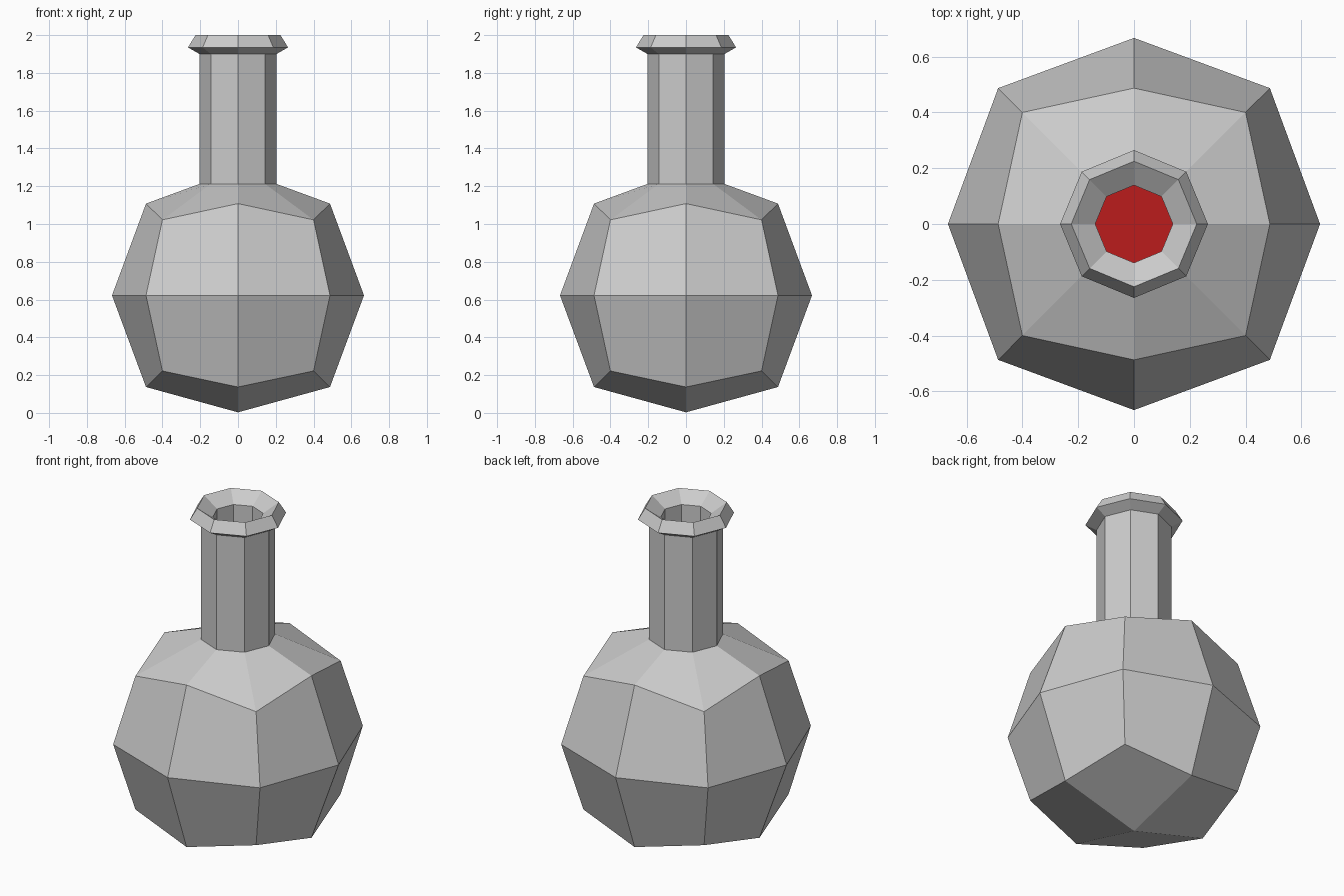
import bpy, bmesh, math

if "Cube" in bpy.data.objects:
    bpy.data.objects.remove(bpy.data.objects["Cube"])

DIAG = math.sqrt(0.5)


def ring(bm, r_axis, z_axis, r_diag=None, z_diag=None):
    """Eight vertices; axis and diagonal corners may differ."""
    r_diag = r_axis if r_diag is None else r_diag
    z_diag = z_axis if z_diag is None else z_diag
    verts = []
    for i in range(8):
        a = i * math.pi / 4
        r, z = (r_diag, z_diag) if i % 2 else (r_axis, z_axis)
        verts.append(bm.verts.new((r * math.cos(a), r * math.sin(a), z)))
    return verts


def bridge(bm, lower, upper):
    for i in range(8):
        j = (i + 1) % 8
        bm.faces.new((lower[i], lower[j], upper[j], upper[i]))


def finish(bm, name):
    mesh = bpy.data.meshes.new(name)
    bm.to_mesh(mesh)
    bm.free()
    obj = bpy.data.objects.new(name, mesh)
    bpy.context.collection.objects.link(obj)
    return obj


def lathe(name, rows):
    bm = bmesh.new()
    rings = [ring(bm, *row) for row in rows]
    for lower, upper in zip(rings, rings[1:]):
        bridge(bm, lower, upper)
    return finish(bm, name)


# Round flask body: a once-subdivided cube opened at the shoulder
bm = bmesh.new()
corner = 0.4 / DIAG
side = 0.487 / DIAG
rings = [ring(bm, 0.487, 0.137, corner, 0.222),
         ring(bm, 0.667, 0.622, side, 0.622),
         ring(bm, 0.487, 1.108, corner, 1.022),
         ring(bm, 0.204, 1.212)]
for lower, upper in zip(rings, rings[1:]):
    bridge(bm, lower, upper)
pole = bm.verts.new((0, 0, 0.003))
for i in range(0, 8, 2):
    b = rings[0]
    bm.faces.new((pole, b[(i + 2) % 8], b[i + 1], b[i]))
finish(bm, "flask_body")

# Neck, flared rim and inner wall of the neck
lathe("neck", [(0.204, 1.212), (0.204, 1.90)])
lathe("rim", [(0.204, 1.90), (0.265, 1.935), (0.225, 2.0), (0.139, 1.94)])
lathe("neck_inside", [(0.139, 1.94), (0.139, 1.21)])

# Red liquid surface filling the neck opening
bm = bmesh.new()
bm.faces.new(ring(bm, 0.139, 1.21))
liquid = finish(bm, "liquid")
red = bpy.data.materials.new("red_liquid")
red.diffuse_color = (0.5, 0.012, 0.012, 1)
red.use_nodes = True
red.node_tree.nodes["Principled BSDF"].inputs["Base Color"].default_value = red.diffuse_color
liquid.data.materials.append(red)
